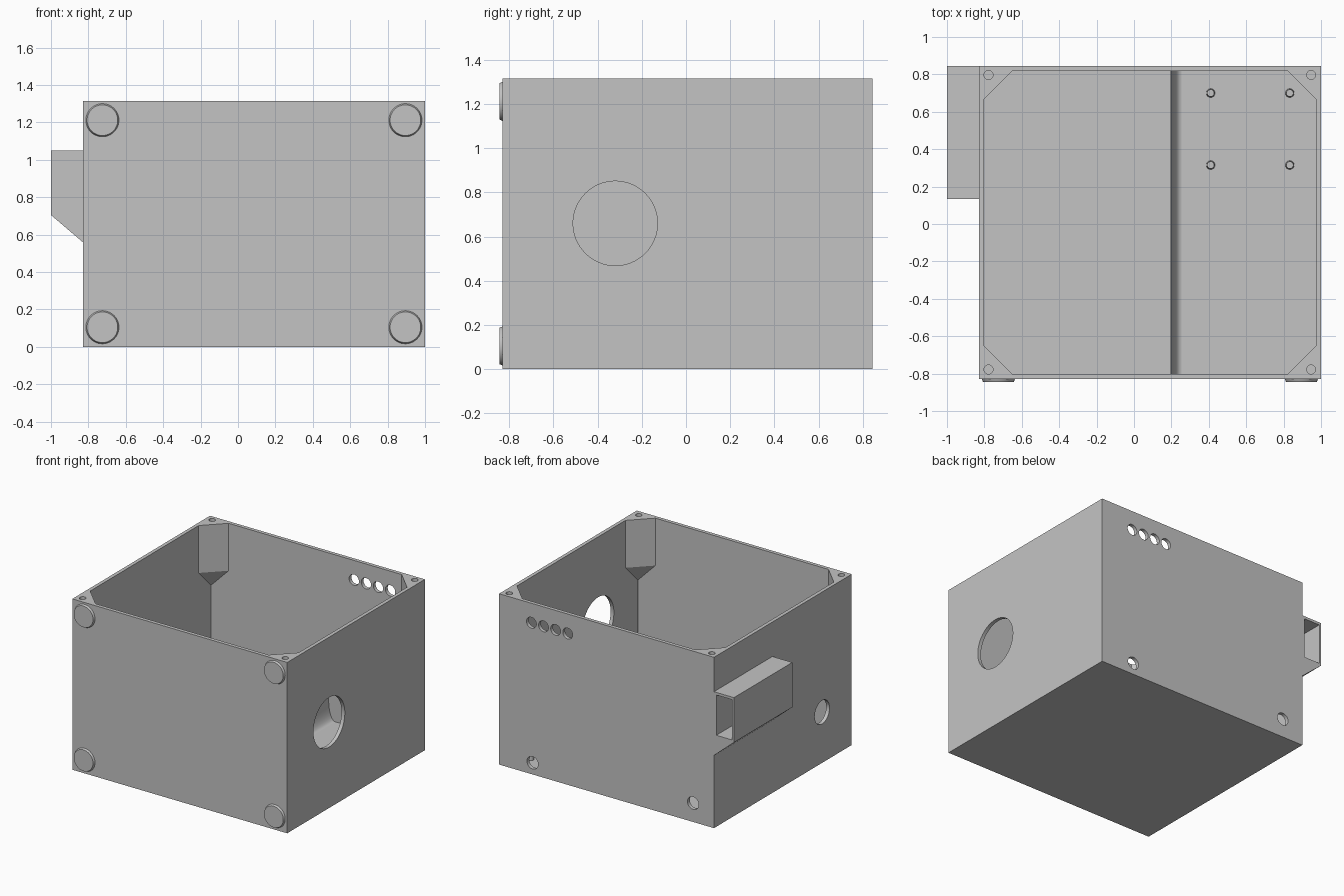
import bpy, bmesh, math
from mathutils import Matrix, Vector

if "Cube" in bpy.data.objects:
    bpy.data.objects.remove(bpy.data.objects["Cube"])

grey = bpy.data.materials.new("plain grey")
grey.use_nodes = True
grey.diffuse_color = (0.55, 0.55, 0.55, 1)
grey.node_tree.nodes["Principled BSDF"].inputs["Base Color"].default_value = (0.55, 0.55, 0.55, 1)


def finish(name, bm):
    bmesh.ops.recalc_face_normals(bm, faces=bm.faces)
    mesh = bpy.data.meshes.new(name)
    bm.to_mesh(mesh)
    bm.free()
    mesh.materials.append(grey)
    obj = bpy.data.objects.new(name, mesh)
    bpy.context.collection.objects.link(obj)
    return obj


def loft(name, rings):
    """Closed solid through rings of equal point count."""
    bm = bmesh.new()
    loops = [[bm.verts.new(p) for p in ring] for ring in rings]
    n = len(loops[0])
    for a, b in zip(loops, loops[1:]):
        for i in range(n):
            j = (i + 1) % n
            bm.faces.new((a[i], a[j], b[j], b[i]))
    bm.faces.new(loops[0])
    bm.faces.new(loops[-1])
    return finish(name, bm)


def box(name, x0, x1, y0, y1, z0, z1):
    return loft(name, [[(x0, y0, z), (x1, y0, z), (x1, y1, z), (x0, y1, z)] for z in (z0, z1)])


def extrude_y(name, profile, y0, y1):
    return loft(name, [[(x, y, z) for x, z in profile] for y in (y0, y1)])


def rod(name, centre, axis, r1, r2, depth, sides=48):
    bm = bmesh.new()
    turn = Vector((0, 0, 1)).rotation_difference(Vector(axis)).to_matrix().to_4x4()
    bmesh.ops.create_cone(bm, cap_ends=True, segments=sides, radius1=r1, radius2=r2,
                          depth=depth, matrix=Matrix.Translation(centre) @ turn)
    return finish(name, bm)


def cut(obj, cutter):
    mod = obj.modifiers.new("cut", 'BOOLEAN')
    mod.operation = 'DIFFERENCE'
    mod.solver = 'EXACT'
    mod.object = cutter
    bpy.context.view_layer.objects.active = obj
    bpy.ops.object.modifier_apply(modifier=mod.name)
    bpy.data.objects.remove(cutter)


def smooth(obj):
    bpy.ops.object.select_all(action='DESELECT')
    obj.select_set(True)
    bpy.context.view_layer.objects.active = obj
    bpy.ops.object.shade_smooth_by_angle(angle=math.radians(30))


X0, X1, Y0, Y1, TOP, WALL = -0.83, 1.0, -0.83, 0.845, 1.315, 0.028


def cavity_ring(z, c):
    """Inner outline with corners cut off by c."""
    a, b, d, e = X0 + WALL, X1 - WALL, Y0 + WALL, Y1 - WALL
    return [(a + c, d, z), (b - c, d, z), (b, d + c, z), (b, e - c, z),
            (b - c, e, z), (a + c, e, z), (a, e - c, z), (a, d + c, z)]


# Open-topped case with corner gussets left by the cavity
case = box("case", X0, X1, Y0, Y1, 0, TOP)
cut(case, loft("cavity", [cavity_ring(0.03, 0.002), cavity_ring(0.8, 0.002),
                          cavity_ring(0.95, 0.15), cavity_ring(1.4, 0.15)]))

# Screw holes in the corners
for x in (-0.778, 0.947):
    for y in (-0.778, 0.797):
        cut(case, rod("screw_hole", (x, y, TOP), (0, 0, 1), 0.024, 0.024, 0.24, 20))

# Large hole on the left wall, small one on the right wall
cut(case, rod("large_hole", (X1, -0.32, 0.66), (1, 0, 0), 0.191, 0.191, 0.2, 64))
cut(case, rod("side_hole", (X0, -0.47, 0.39), (1, 0, 0), 0.09, 0.09, 0.2))

# Row of vents and two cable holes in the back wall
for i in range(4):
    cut(case, rod("vent", (0.725 - 0.103 * i, Y1, 1.165), (0, 1, 0), 0.042, 0.042, 0.2, 32))
for x, z in ((0.715, 0.09), (-0.652, 0.145)):
    cut(case, rod("cable_hole", (x, Y1, z), (0, 1, 0), 0.048, 0.048, 0.2, 32))
smooth(case)

# Side duct, open to the back, with a sloping underside
duct = extrude_y("side_duct", [(X0, 0.56), (X0, 1.05), (-1, 1.05), (-1, 0.705)], 0.135, Y1)
cut(duct, box("duct_opening", -0.985, -0.85, 0.16, 1.0, 0.72, 1.03))

# Divider with a flared foot on one side
flare = [(0.255 - 0.055 * math.sin(t * math.pi / 16), 0.03 + 0.15 * (1 - math.cos(t * math.pi / 16)))
         for t in range(9)]
divider = extrude_y("divider", [(0.194, 0.025), (0.255, 0.025)] + flare + [(0.2, 0.3), (0.194, 0.3)],
                    Y0 + WALL, Y1 - WALL)
smooth(divider)

# Board standoffs on the floor
for x in (0.41, 0.833):
    for y in (0.315, 0.7):
        smooth(rod("standoff", (x, y, 0.065), (0, 0, 1), 0.024, 0.019, 0.08, 24))

# Round feet on the front
for x in (-0.725, 0.895):
    for z in (0.105, 1.212):
        smooth(rod("foot", (x, Y0 - 0.007, z), (0, -1, 0), 0.089, 0.082, 0.016))
